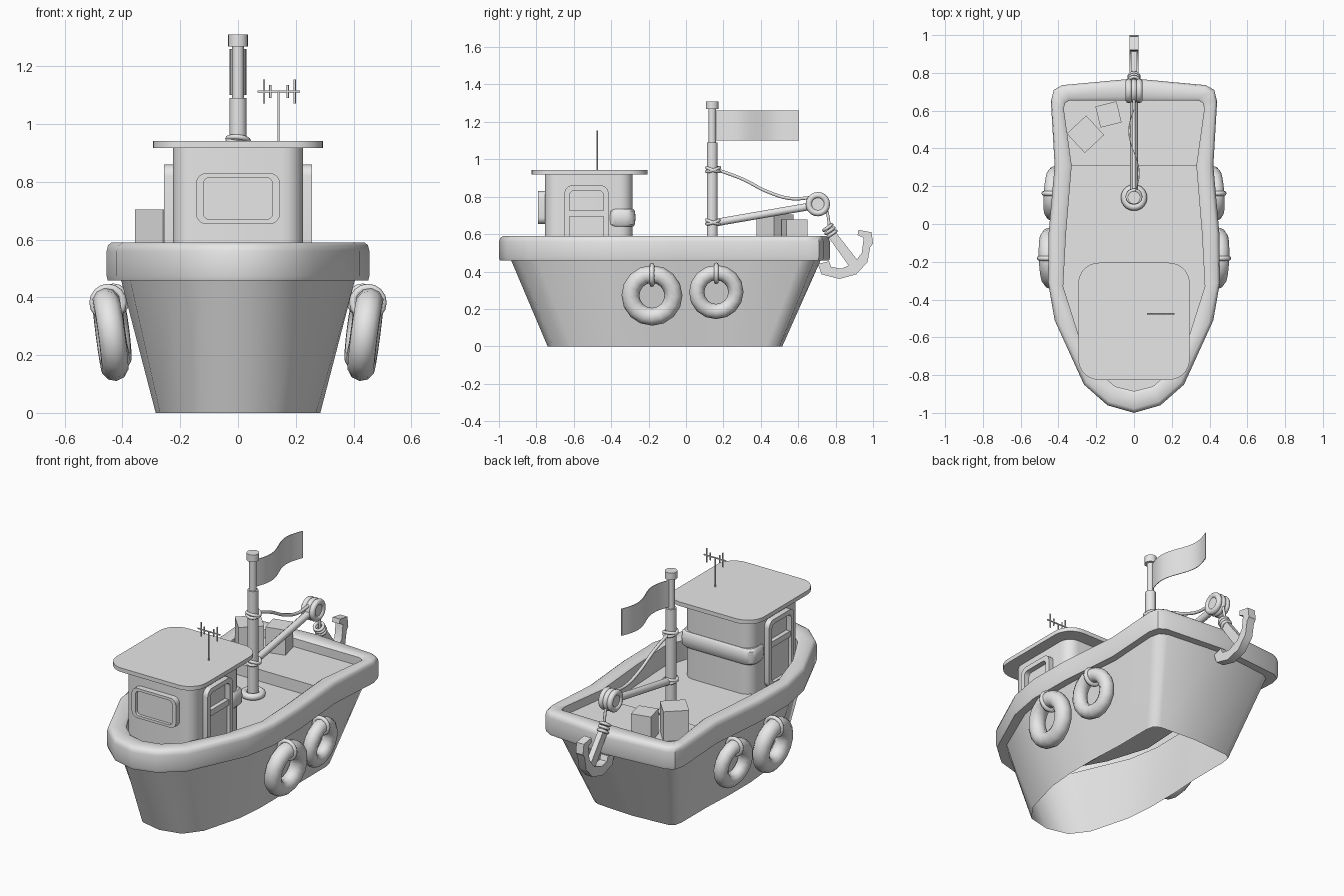
import bpy, bmesh, math
from mathutils import Vector, Matrix, Euler

if "Cube" in bpy.data.objects:
    bpy.data.objects.remove(bpy.data.objects["Cube"], do_unlink=True)

grey = bpy.data.materials.new("light_grey")
grey.use_nodes = True
grey.diffuse_color = (0.8, 0.8, 0.8, 1)
grey.node_tree.nodes["Principled BSDF"].inputs["Base Color"].default_value = (0.8, 0.8, 0.8, 1)


def finish(ob, angle=40):
    ob.data.materials.clear()
    ob.data.materials.append(grey)
    bpy.ops.object.select_all(action='DESELECT')
    ob.select_set(True)
    bpy.context.view_layer.objects.active = ob
    if ob.type == 'CURVE':
        bpy.ops.object.convert(target='MESH')
        ob = bpy.context.object
    bpy.ops.object.shade_smooth_by_angle(angle=math.radians(angle))
    return ob


def loft(name, loops, bottom=True, top=True, ring=False, recalc=True, angle=40):
    """Skin closed loops of equal length."""
    bm = bmesh.new()
    rows = [[bm.verts.new(p) for p in loop] for loop in loops]
    pairs = list(zip(rows, rows[1:])) + ([(rows[-1], rows[0])] if ring else [])
    n = len(rows[0])
    for a, b in pairs:
        for i in range(n):
            j = (i + 1) % n
            bm.faces.new((a[i], a[j], b[j], b[i]))
    if bottom and not ring:
        bm.faces.new(rows[0][::-1])
    if top and not ring:
        bm.faces.new(rows[-1])
    if recalc:
        bmesh.ops.recalc_face_normals(bm, faces=bm.faces)
    me = bpy.data.meshes.new(name)
    bm.to_mesh(me)
    bm.free()
    ob = bpy.data.objects.new(name, me)
    bpy.context.collection.objects.link(ob)
    return finish(ob, angle)


def rrect(cu, cv, w, h, r, n=5):
    pts = []
    for k, (su, sv) in enumerate([(1, 1), (-1, 1), (-1, -1), (1, -1)]):
        for i in range(n + 1):
            a = math.pi / 2 * (k + i / n)
            pts.append((cu + su * (w / 2 - r) + r * math.cos(a),
                        cv + sv * (h / 2 - r) + r * math.sin(a)))
    return pts


def slab(name, outline, lo, hi, place):
    return loft(name, [[place(u, v, w) for u, v in outline] for w in (lo, hi)])


def frame(name, outer, inner, lo, hi, place):
    levels = [(outer, lo), (outer, hi), (inner, hi), (inner, lo)]
    return loft(name, [[place(u, v, w) for u, v in o] for o, w in levels], ring=True)


def tube(name, pts, r, smooth=False):
    cu = bpy.data.curves.new(name, 'CURVE')
    cu.dimensions = '3D'
    cu.bevel_depth, cu.bevel_resolution, cu.use_fill_caps = r, 3, True
    if smooth:
        sp = cu.splines.new('BEZIER')
        sp.bezier_points.add(len(pts) - 1)
        for b, p in zip(sp.bezier_points, pts):
            b.co, b.handle_left_type, b.handle_right_type = p, 'AUTO', 'AUTO'
    else:
        sp = cu.splines.new('POLY')
        sp.points.add(len(pts) - 1)
        for b, p in zip(sp.points, pts):
            b.co = (*p, 1)
    ob = bpy.data.objects.new(name, cu)
    bpy.context.collection.objects.link(ob)
    return finish(ob)


def torus(name, loc, rot, major, minor, seg=20, sides=10):
    bpy.ops.mesh.primitive_torus_add(location=loc, rotation=rot, major_radius=major,
                                     minor_radius=minor, major_segments=seg, minor_segments=sides)
    bpy.context.object.name = name
    return finish(bpy.context.object, 60)


def cyl(name, loc, r, z0, z1):
    circle = rrect(loc[0], loc[1], 2 * r, 2 * r, r, 5)
    return slab(name, circle, z0, z1, flat)


def box(name, loc, size, turn):
    bpy.ops.mesh.primitive_cube_add(size=1, location=loc, rotation=(0, 0, turn))
    bpy.context.object.name = name
    bpy.context.object.scale = size
    return finish(bpy.context.object)


flat = lambda u, v, w: (u, v, w)
facing = lambda u, v, w: (u, w, v)

# Half outlines from bow to stern: rim outside, rim inside, hull foot
OUTER = [(0, -1), (.14, -.96), (.265, -.85), (.42, -.51), (.455, -.31), (.452, -.05),
         (.42, .31), (.44, .65), (.425, .71), (.38, .735), (0, .77)]
INNER = [(0, -.885), (.1, -.86), (.18, -.79), (.296, -.58), (.375, -.33), (.36, -.05),
         (.33, .31), (.372, .61), (.365, .64), (.34, .655), (0, .655)]
FOOT = [(0, -.74), (.13, -.71), (.205, -.61), (.27, -.37), (.285, -.2), (.285, 0),
        (.275, .2), (.275, .43), (.265, .48), (.23, .5), (0, .515)]


def both(half, z):
    pts = half + [(-x, y) for x, y in half[-2:0:-1]]
    return [(x, y, z) for x, y in pts]


def mix(t):
    return [tuple(Vector(a).lerp(Vector(b), t)) for a, b in zip(OUTER, INNER)]


# Hull, open underneath, with rounded rim and deck
SHEER = [(x * .89, y * .935) for x, y in OUTER]
RIM = [(.05, .458), (0, .475), (0, .56), (.06, .58), (.2, .59),
       (.85, .59), (1, .58), (1, .46)]
loft("hull", [both(FOOT, 0), both(SHEER, .46)] + [both(mix(t), z) for t, z in RIM],
     bottom=False, recalc=False, angle=45)
rear = [(0, .31)] + INNER[6:]
loft("rear_deck", [both(rear, .461), both(rear, .53)], bottom=False)

# Cabin, roof and rear band
slab("cabin", rrect(0, -.52, .45, .47, .07), .455, .925, flat)
slab("cabin_roof", rrect(0, -.515, .59, .62, .11, 7), .918, .942, flat)
band = [(.46, .64), (.48, .652), (.485, .688), (.48, .723), (.46, .735)]
loft("cabin_band", [[(x, y, z) for x, y in rrect(0, -.345, w, w - .335, .05)] for w, z in band])

# Front window
slab("front_window_pane", rrect(0, .742, .25, .15, .025), -.772, -.75, facing)
frame("front_window_frame", rrect(0, .742, .29, .176, .035), rrect(0, .742, .24, .145, .022),
      -.79, -.75, facing)

# Side doors
for side, s in (("left", 1), ("right", -1)):
    place = lambda u, v, w: (s * w, u, v)
    frame(side + "_door_frame", rrect(-.532, .66, .235, .4, .04), rrect(-.532, .66, .18, .345, .025),
          .215, .256, place)
    slab(side + "_door_rail", rrect(-.532, .71, .19, .035, .01), .215, .25, place)
    slab(side + "_door_panel", rrect(-.532, .59, .185, .23, .01), .215, .236, place)

# Aerial on the roof
tube("aerial_pole", [(.14, -.475, .94), (.14, -.475, 1.115)], .004)
tube("aerial_bar", [(.068, -.475, 1.113), (.215, -.475, 1.113)], .004)
for x, h in ((.09, .042), (.112, .022), (.172, .022), (.196, .042)):
    tube("aerial_prong", [(x, -.475, 1.113 - h), (x, -.475, 1.113 + h)], .004)

# Mast
MY = .14
cyl("mast_lower", (0, MY), .029, .455, 1.09)
cyl("mast_upper", (0, MY), .02, 1.08, 1.28)
cyl("mast_cap", (0, MY), .034, 1.268, 1.31)
torus("mast_foot", (0, MY, .475), (0, 0, 0), .05, .02)
for z in (.665, .945):
    for tilt in (-.3, .3):
        torus("mast_lashing", (0, MY + .005, z), (tilt, .1, 0), .036, .009, 18, 8)

# Flag, a waving sheet
flag = []
for i in range(17):
    t = i / 16
    x = .028 * math.sin(t * 2 * math.pi)
    flag.append((x, .155 + .45 * t))
ribbon = [(x + .002, y) for x, y in flag] + [(x - .002, y) for x, y in flag[::-1]]
slab("flag", ribbon, 1.1, 1.26, flat)

# Boom, winch drum and rigging
tube("boom", [(0, .15, .66), (0, .7, .755)], .021)
tube("drum_core", [(-.035, .705, .76), (.035, .705, .76)], .047)
for x in (-.028, 0, .028):
    torus("drum_coil", (x, .705, .76), (0, math.pi / 2, 0), .048, .017)
tube("stay_rope", [(0, .165, .945), (0, .3, .895), (0, .44, .825), (0, .56, .79), (0, .67, .795)],
     .009, True)
tube("anchor_rope", [(0, .75, .74), (0, .762, .68), (0, .768, .6)], .008, True)

# Anchor
for k in range(3):
    torus("anchor_lashing", (0, .758 + .011 * k, .635 - .017 * k), (.6, 0, 0), .026, .009, 16, 8)
shank = [(.75, .6), (.785, .63), (.925, .45), (.885, .41)]
slab("anchor_shank", shank, -.016, .016, lambda u, v, w: (w, u, v))
arms = [(.705, .44), (.725, .385), (.82, .36), (.91, .385), (.97, .45), (.985, .53), (1, .55),
        (.992, .61), (.922, .622), (.917, .595), (.95, .58), (.94, .5), (.9, .445), (.83, .415),
        (.775, .425), (.765, .455)]
slab("anchor_arms", arms, -.024, .024, lambda u, v, w: (w, u, v))

# Tyre fenders with hanging straps
for side, s in (("left", 1), ("right", -1)):
    for x, y, z, R, r, yaw in ((.442, -.182, .272, .115, .048, -.04), (.424, .162, .29, .105, .041, .07)):
        rot = Euler((0, s * (math.pi / 2 + .13), s * yaw))
        torus(side + "_tyre", (s * x, y, z), rot, R, r, 16, 10)
        torus(side + "_tyre_strap", (s * (x + .008), y, z + R - .005),
              (math.pi / 2, 0, 0), r + .004, .013, 16, 8)

# Crates on the rear deck
box("large_crate", (-.257, .475, .617), (.14, .14, .175), .75)
box("small_crate", (-.135, .58, .604), (.115, .115, .15), .24)
